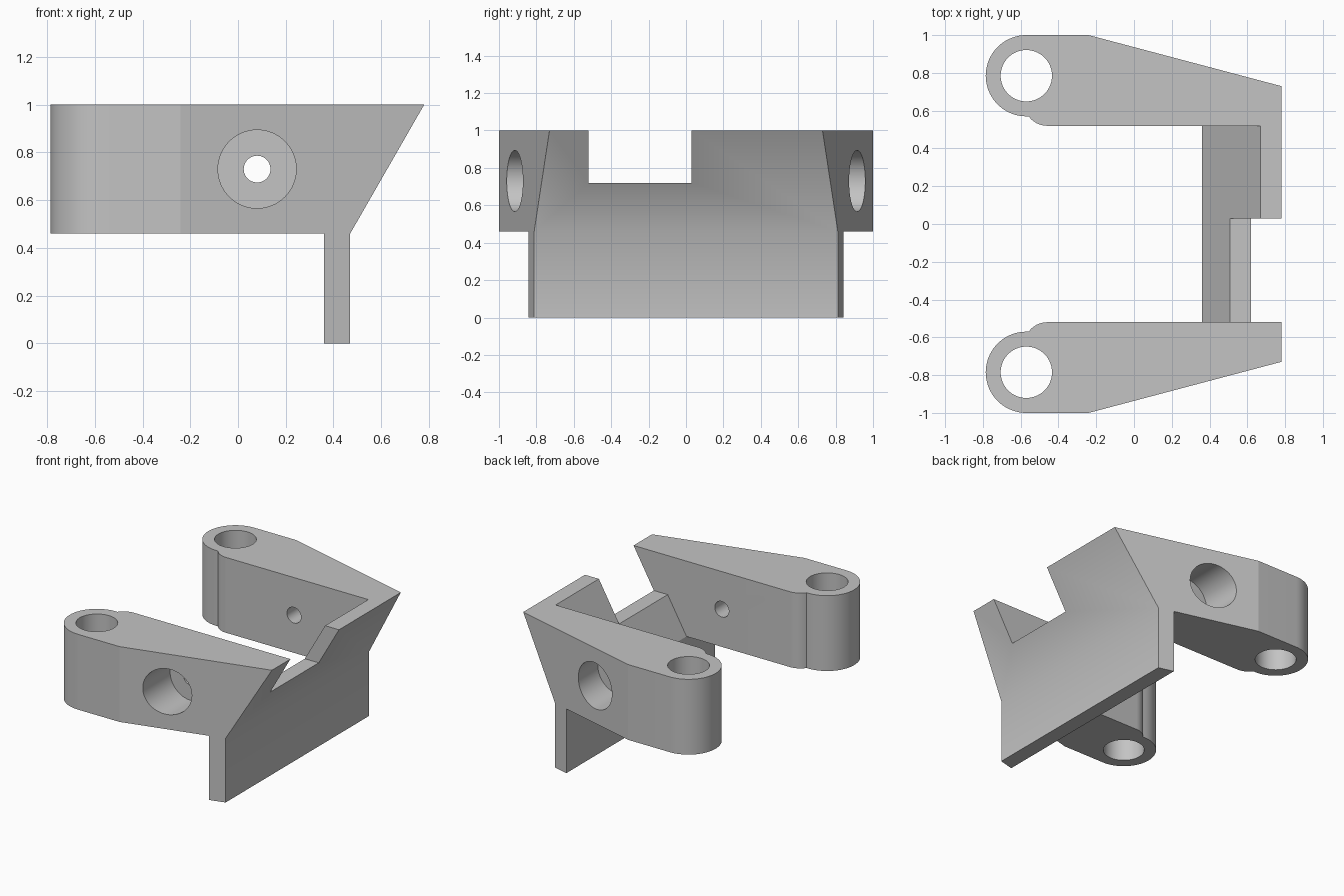
import bpy, bmesh, math

cube = bpy.data.objects.get("Cube")
if cube:
    bpy.data.objects.remove(cube, do_unlink=True)

grey = bpy.data.materials.new("plain grey")
grey.use_nodes = True
colour = (0.55, 0.55, 0.55, 1)
grey.diffuse_color = colour
grey.node_tree.nodes["Principled BSDF"].inputs["Base Color"].default_value = colour


def prism(name, points, axis, lo, hi):
    """Extrude a 2D profile along Z (points are x, y) or Y (points are x, z)."""
    bm = bmesh.new()
    place = (lambda p, h: (p[0], p[1], h)) if axis == "Z" else (lambda p, h: (p[0], h, p[1]))
    face = bm.faces.new([bm.verts.new(place(p, lo)) for p in points])
    extruded = bmesh.ops.extrude_face_region(bm, geom=[face])
    shift = place((0, 0), hi - lo)
    bmesh.ops.translate(bm, vec=shift,
                        verts=[g for g in extruded["geom"] if isinstance(g, bmesh.types.BMVert)])
    bmesh.ops.recalc_face_normals(bm, faces=bm.faces)
    mesh = bpy.data.meshes.new(name)
    bm.to_mesh(mesh)
    bm.free()
    mesh.materials.append(grey)
    obj = bpy.data.objects.new(name, mesh)
    bpy.context.collection.objects.link(obj)
    return obj


def arc(cx, cy, r, start, end, steps):
    angles = [math.radians(start + (end - start) * i / steps) for i in range(steps + 1)]
    return [(cx + r * math.cos(a), cy + r * math.sin(a)) for a in angles]


def circle(cx, cy, r):
    return arc(cx, cy, r, 0, 360, 64)[:-1]


def combine(body, cutter, operation):
    cutter.hide_render = True
    mod = body.modifiers.new("cut", "BOOLEAN")
    mod.operation = operation
    mod.solver = "EXACT"
    mod.object = cutter
    bpy.context.view_layer.objects.active = body
    bpy.ops.object.modifier_apply(modifier=mod.name)
    bpy.data.objects.remove(cutter, do_unlink=True)


# Plan outline: tapered arm with a round ear, mirrored front to back
half = [(0.9, 0.698), (-0.24, 1.0)]
half += arc(-0.57, 0.785, 0.215, 90, 270, 36)
half += arc(-0.46, 0.64, 0.12, 216, 270, 10)
outline = half + [(x, -y) for x, y in reversed(half)]
bracket = prism("bracket", outline, "Z", -0.1, 1.1)

# Side silhouette: arms above, thin plate below, sloping end
side = [(-0.9, 0.46), (0.36, 0.46), (0.36, 0), (0.47, 0), (0.47, 0.46), (0.78, 1), (-0.9, 1)]
combine(bracket, prism("side_profile", side, "Y", -1.2, 1.2), "INTERSECT")

# Space between the arms, leaving the sloped end wall
space = [(-0.7, -0.1), (0.36, -0.1), (0.36, 0.46), (0.7274, 1.1), (-0.7, 1.1)]
combine(bracket, prism("arm_gap", space, "Y", -0.52, 0.52), "DIFFERENCE")

# Notch in the top of the end wall
notch = [(0.4, 0.72), (1, 0.72), (1, 1.1), (0.4, 1.1)]
combine(bracket, prism("wall_notch", notch, "Y", -0.52, 0.03), "DIFFERENCE")

# Ear holes, counterbores and the cross hole
for s in (-1, 1):
    combine(bracket, prism("ear_hole", circle(-0.57, s * 0.785, 0.136), "Z", 0, 1.2), "DIFFERENCE")
    lo, hi = sorted((s * 0.65, s * 1.2))
    combine(bracket, prism("counterbore", circle(0.08, 0.73, 0.164), "Y", lo, hi), "DIFFERENCE")
combine(bracket, prism("cross_hole", circle(0.08, 0.73, 0.056), "Y", -1.2, 1.2), "DIFFERENCE")

# Smooth the round surfaces and the outer bend of the end wall
bpy.ops.object.select_all(action="DESELECT")
bracket.select_set(True)
bpy.context.view_layer.objects.active = bracket
bpy.ops.object.shade_smooth_by_angle(angle=math.radians(12))
mesh = bracket.data
for edge in mesh.edges:
    ends = [mesh.vertices[i].co for i in edge.vertices]
    if all(abs(c.x - 0.47) < 0.002 and abs(c.z - 0.46) < 0.002 for c in ends):
        edge.use_edge_sharp = False
